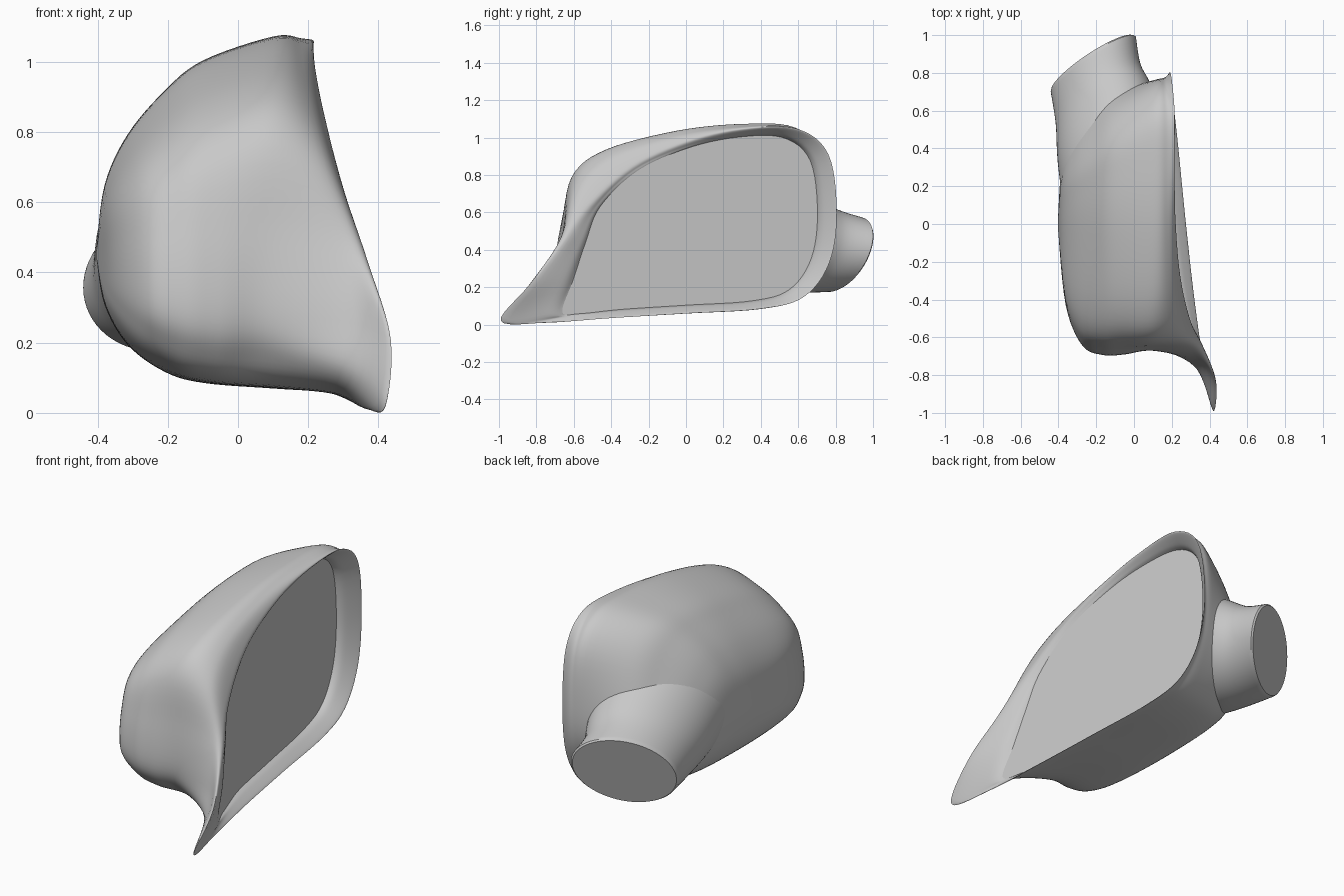
import bpy, bmesh, math
from mathutils import Vector

cube = bpy.data.objects.get("Cube")
if cube:
    bpy.data.objects.remove(cube, do_unlink=True)

tone = (0.58, 0.58, 0.58, 1)
grey = bpy.data.materials.new("plain grey")
grey.use_nodes = True
grey.diffuse_color = tone
grey.node_tree.nodes["Principled BSDF"].inputs["Base Color"].default_value = tone


def smooth_path(points, steps, closed):
    """Sample a curve that passes through every point."""
    count = len(points)
    pick = (lambda i: points[i % count]) if closed else (lambda i: points[max(0, min(count - 1, i))])
    result = []
    for i in range(count if closed else count - 1):
        a, b, c, d = (pick(i + k) for k in (-1, 0, 1, 2))
        for s in range(steps):
            t = s / steps
            result.append(b + (c - a) * (t / 2) + (a * 2 - b * 5 + c * 4 - d) * (t * t / 2)
                          + (b * 3 - a - c * 3 + d) * (t ** 3 / 2))
    if not closed:
        result.append(points[-1].copy())
    return result


def loft(name, loops, cap_start=False, cap_end=False, angle=40):
    """Skin a series of matching closed loops."""
    bm = bmesh.new()
    rings = [[bm.verts.new(p) for p in loop] for loop in loops]
    for r, q in zip(rings, rings[1:]):
        for i in range(len(r)):
            j = (i + 1) % len(r)
            bm.faces.new((r[i], r[j], q[j], q[i]))
    if cap_start:
        bm.faces.new(rings[0][::-1])
    if cap_end:
        bm.faces.new(rings[-1])
    bmesh.ops.recalc_face_normals(bm, faces=bm.faces)
    mesh = bpy.data.meshes.new(name)
    bm.to_mesh(mesh)
    bm.free()
    mesh.materials.append(grey)
    obj = bpy.data.objects.new(name, mesh)
    bpy.context.collection.objects.link(obj)
    bpy.ops.object.select_all(action='DESELECT')
    obj.select_set(True)
    bpy.context.view_layer.objects.active = obj
    bpy.ops.object.shade_smooth_by_angle(angle=math.radians(angle))
    return obj


def blend(a, b, along_x, across):
    """Mix two loops with separate amounts for depth and outline."""
    return [Vector((p.x + (q.x - p.x) * along_x,
                    p.y + (q.y - p.y) * across,
                    p.z + (q.z - p.z) * across)) for p, q in zip(a, b)]


# Rim of the opening, from the pointed tip over the top and back along the bottom
rim = [Vector(p) for p in (
    (.42, -.99, .02), (.435, -.84, .21), (.37, -.67, .43), (.3, -.53, .64),
    (.245, -.3, .85), (.22, 0, .98), (.215, .3, 1.045), (.215, .59, 1.045),
    (.2, .76, .91), (.19, .805, .6), (.195, .765, .33), (.21, .63, .15),
    (.235, .4, .085), (.275, 0, .06), (.32, -.4, .035), (.37, -.75, .01))]

# Widest outline of the shell behind the rim
shell = [Vector((.1, y, z)) for y, z in (
    (-.63, .16), (-.67, .28), (-.655, .52), (-.61, .79), (-.43, .935), (-.05, 1.035),
    (.3, 1.07), (.57, 1.05), (.72, .9), (.76, .6), (.73, .36), (.6, .16),
    (.4, .095), (0, .075), (-.3, .07), (-.53, .085))]


def glass_point(p):
    """Pull a rim point inward onto the sloping glass, which rises to the rim at the tip."""
    y = .02 + (p.y - .02) * .87
    if y < -.5:
        y = -.5 + (y + .5) * .45
    return Vector((.2 - .13 * y + .12 * max(0, -p.y - .5), y, .55 + (p.z - .55) * .91))


def slice_loop(x, front, back, lean, up, down):
    """Shrink the shell outline for a deeper slice, leaning its edges inward."""
    loop = []
    for p in shell:
        rise = p.z - .45
        tilt = lean * (rise if rise > 0 else -.6 * rise)
        y = p.y * (front - .4 * lean * max(rise, 0) if p.y < 0 else back - tilt)
        z = .45 + rise * (up if rise > 0 else down)
        loop.append(Vector((x + (.1 * y * y if y < 0 and x < 0 else 0), y, z)))
    return loop


glass = [glass_point(p) for p in rim]
loops = [glass, blend(rim, glass, .6, .75), rim, blend(rim, shell, .3, .65), shell]
loops += [slice_loop(*s) for s in (
    (-.1, 1.03, .95, .25, .89, .96), (-.21, 1.035, .88, .4, .75, .88),
    (-.315, .96, .72, .4, .55, .68), (-.38, .64, .45, .2, .32, .38),
    (-.403, .03, .03, 0, .03, .03))]

# Housing: smooth around each loop, then smooth across the loops
around = [smooth_path(loop, 6, True) for loop in loops]
across = [smooth_path(list(line), 6, False) for line in zip(*around)]
skin = list(zip(*across))
loft("mirror_housing", skin, cap_end=True, angle=60)

# Glass
loft("mirror_glass", [skin[0]], cap_end=True)


# Stalk: oval rings flaring from the slanted end into the housing
def oval(centre, wide, tall, size=1):
    c, u, v = Vector(centre), Vector(wide), Vector(tall)
    turns = [math.tau * i / 64 for i in range(64)]
    return [c + (u * math.cos(t) + v * math.sin(t)) * size for t in turns]


end = ((-.215, .843, .375), (.225, .135, 0), (.02, .08, .2))
rings = [oval((-.13, .34, .51), (.25, .2, 0), (0, .02, .3)),
         oval((-.155, .53, .46), (.25, .19, 0), (0, .04, .285)),
         oval((-.19, .69, .4), (.225, .15, 0), (.01, .07, .23)),
         oval(*end)]
stalk = [list(r) for r in zip(*[smooth_path(list(line), 6, False) for line in zip(*rings)])]
stalk.append(oval((-.219, .85, .373), end[1], end[2], .97))
loft("mounting_stalk", stalk, cap_start=True, cap_end=True)
